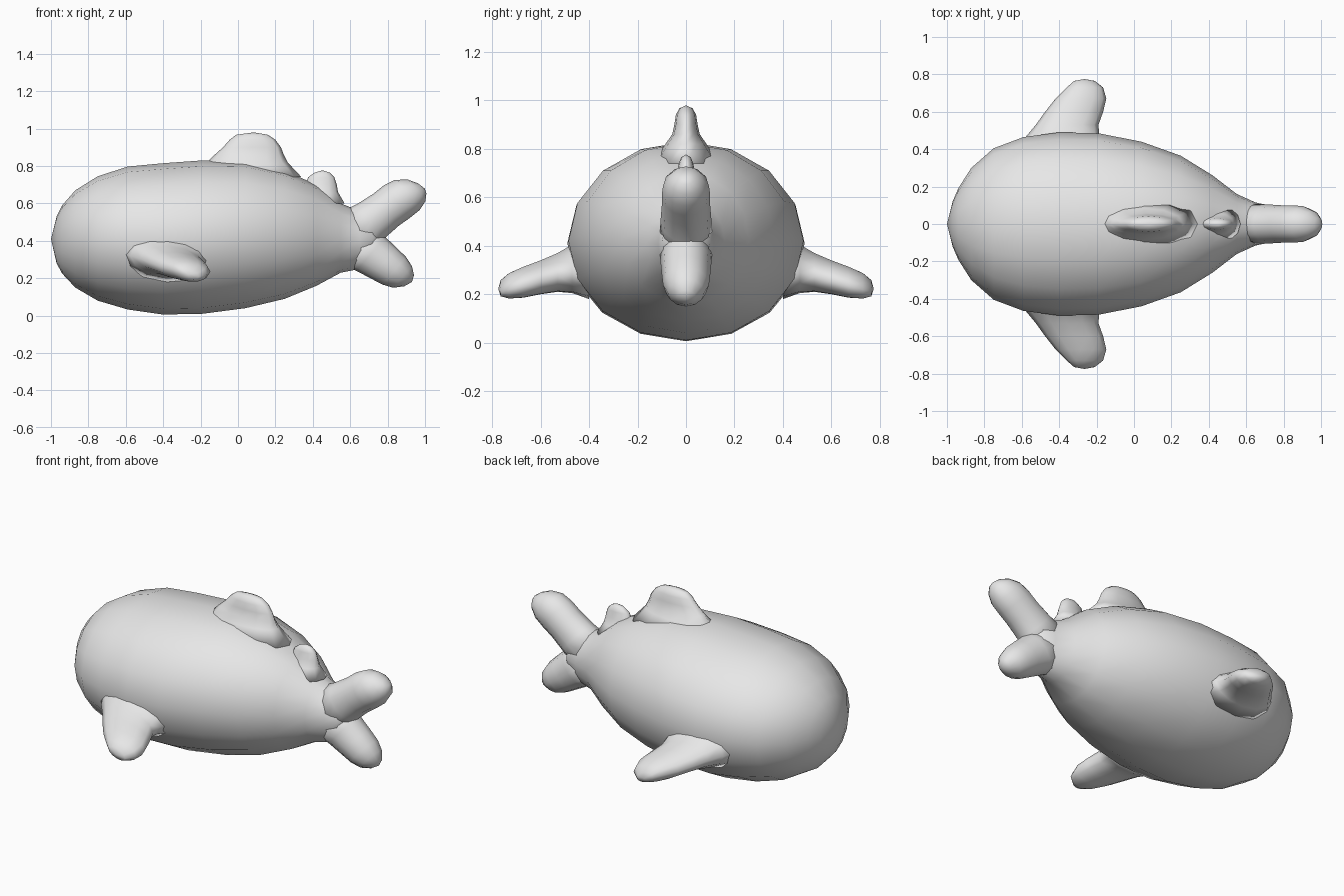
import bpy, bmesh, math
from mathutils import Vector

grey = bpy.data.materials.new("light grey")
grey.diffuse_color = (0.8, 0.8, 0.8, 1)


def loft(name, rings, tip, sides, start=None):
    """Skin elliptical rings (centre, u axis, v axis), ending in a tip vertex."""
    bm = bmesh.new()
    loops = []
    for c, u, v in rings:
        c, u, v = Vector(c), Vector(u), Vector(v)
        angles = [2 * math.pi * i / sides for i in range(sides)]
        loops.append([bm.verts.new(c + u * math.cos(a) + v * math.sin(a)) for a in angles])
    for a, b in zip(loops, loops[1:]):
        for i in range(sides):
            j = (i + 1) % sides
            bm.faces.new((a[i], a[j], b[j], b[i]))
    for loop, pole in ((loops[-1], tip), (loops[0], start)):
        if pole is None:
            bm.faces.new(loop)
            continue
        p = bm.verts.new(pole)
        for i in range(sides):
            bm.faces.new((loop[i], loop[(i + 1) % sides], p))
    bmesh.ops.recalc_face_normals(bm, faces=bm.faces)
    mesh = bpy.data.meshes.new(name)
    bm.to_mesh(mesh)
    bm.free()
    mesh.materials.append(grey)
    mesh.shade_smooth()
    obj = bpy.data.objects.new(name, mesh)
    bpy.context.collection.objects.link(obj)
    return obj


# Body: x, top z, bottom z, half width
body = [(-0.97, 0.53, 0.28, 0.12), (-0.94, 0.59, 0.225, 0.19), (-0.87, 0.67, 0.15, 0.30),
        (-0.75, 0.745, 0.08, 0.405), (-0.59, 0.797, 0.033, 0.465), (-0.4, 0.815, 0.006, 0.49),
        (-0.19, 0.83, 0.01, 0.485), (0.04, 0.825, 0.04, 0.44), (0.25, 0.775, 0.09, 0.365),
        (0.42, 0.70, 0.16, 0.26), (0.55, 0.60, 0.23, 0.16), (0.65, 0.56, 0.25, 0.115),
        (0.72, 0.51, 0.32, 0.10)]
loft("body", [((x, 0, (t + b) / 2), (0, 0, (t - b) / 2), (0, w, 0)) for x, t, b, w in body],
     (0.79, 0, 0.415), 16, (-1, 0, 0.41))

# Side fins: y, front x, rear x, centre z, half thickness
fin = [(0.40, -0.63, -0.13, 0.32, 0.14), (0.47, -0.575, -0.185, 0.305, 0.10),
       (0.53, -0.525, -0.19, 0.29, 0.08), (0.60, -0.475, -0.165, 0.27, 0.07),
       (0.67, -0.42, -0.148, 0.25, 0.064), (0.73, -0.36, -0.165, 0.235, 0.052),
       (0.765, -0.32, -0.21, 0.225, 0.03)]
for side, s in (("right", -1), ("left", 1)):
    loft(side + "_side_fin",
         [((( a + b) / 2, s * y, z), ((b - a) / 2, 0, -0.015), (0, 0, h)) for y, a, b, z, h in fin],
         (-0.265, s * 0.775, 0.222), 12)

# Back fins: z, front x, rear x, half thickness
dorsal = [(0.74, -0.20, 0.34, 0.14), (0.82, -0.165, 0.265, 0.085), (0.86, -0.125, 0.245, 0.057),
          (0.90, -0.08, 0.23, 0.048), (0.94, -0.045, 0.20, 0.042), (0.967, -0.01, 0.16, 0.028)]
small = [(0.60, 0.33, 0.57, 0.10), (0.66, 0.35, 0.535, 0.06), (0.70, 0.36, 0.528, 0.037),
         (0.74, 0.375, 0.515, 0.03), (0.765, 0.41, 0.49, 0.02)]
for name, rows, tip in (("dorsal_fin", dorsal, (0.085, 0, 0.98)),
                        ("small_back_fin", small, (0.452, 0, 0.777))):
    loft(name, [(((a + b) / 2, 0, z), ((b - a) / 2, 0, 0), (0, w, 0)) for z, a, b, w in rows], tip, 12)

# Tail lobes: x, z, radius across the lobe, half width
upper = [(0.60, 0.42, 0.15, 0.11), (0.71, 0.505, 0.118, 0.105), (0.79, 0.565, 0.11, 0.10),
         (0.85, 0.61, 0.112, 0.10), (0.905, 0.645, 0.105, 0.095), (0.955, 0.67, 0.075, 0.07),
         (0.985, 0.68, 0.035, 0.035)]
lower = [(0.60, 0.40, 0.15, 0.11), (0.71, 0.33, 0.12, 0.105), (0.78, 0.28, 0.108, 0.10),
         (0.835, 0.24, 0.098, 0.095), (0.88, 0.207, 0.077, 0.075), (0.915, 0.187, 0.04, 0.04)]
for name, rows, normal, tip in (("upper_tail_lobe", upper, (-0.63, 0, 0.77), (0.998, 0, 0.68)),
                                ("lower_tail_lobe", lower, (0.65, 0, 0.75), (0.93, 0, 0.18))):
    loft(name, [((x, 0, z), Vector(normal) * r, (0, w, 0)) for x, z, r, w in rows], tip, 12)
